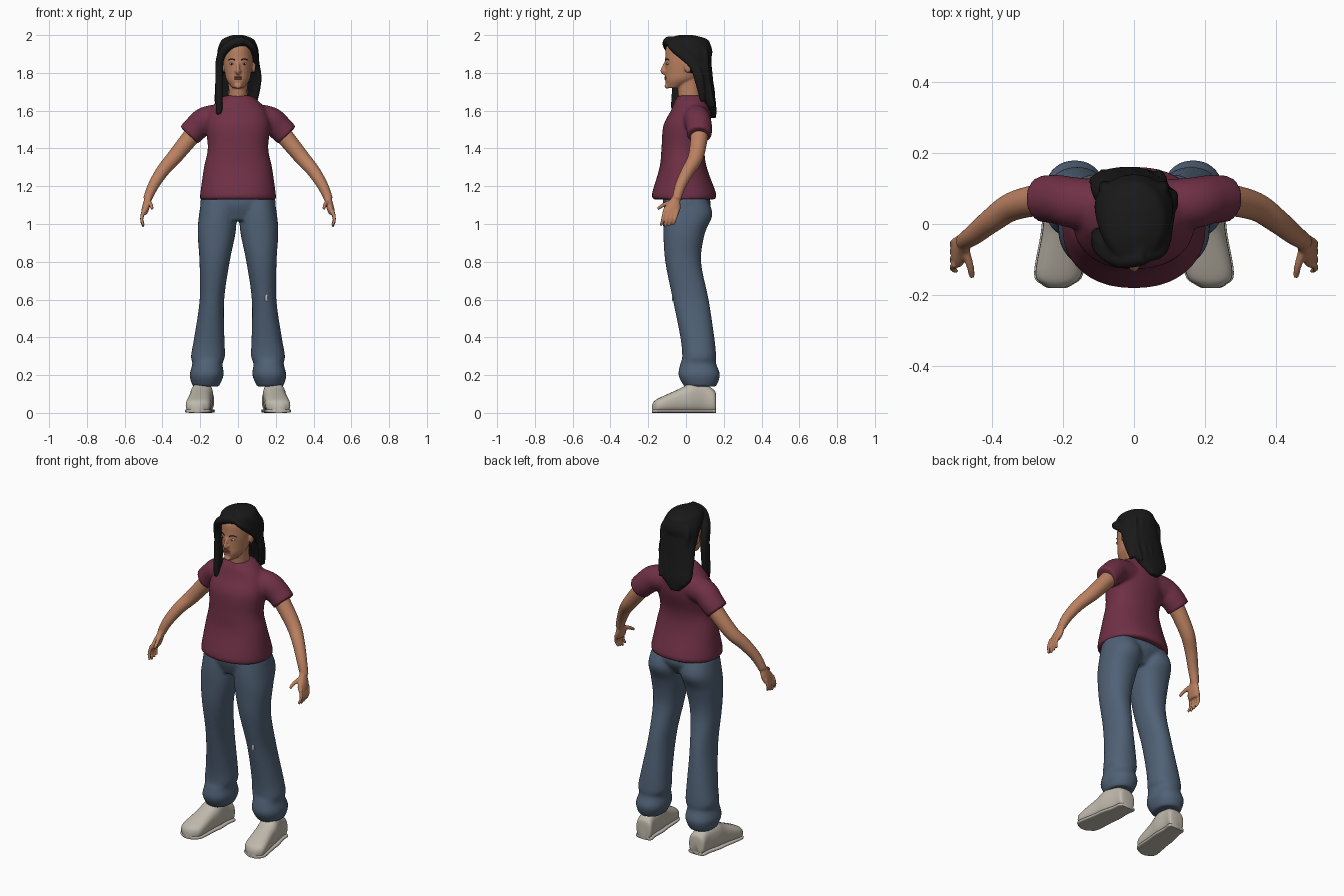
import bpy, bmesh, math
from mathutils import Vector, Matrix

default_cube = bpy.data.objects.get("Cube")
if default_cube:
    bpy.data.objects.remove(default_cube, do_unlink=True)


def make_material(name, red, green, blue):
    material = bpy.data.materials.new(name)
    material.use_nodes = True
    colour = (red, green, blue, 1)
    material.diffuse_color = colour
    for node in material.node_tree.nodes:
        if node.type == "BSDF_PRINCIPLED":
            node.inputs["Base Color"].default_value = colour
    return material


SKIN = make_material("skin", .5, .22, .12)
HAIR = make_material("black hair", .01, .01, .01)
SHIRT = make_material("maroon cloth", .16, .03, .06)
DENIM = make_material("blue denim", .08, .12, .18)
SHOE = make_material("pale canvas", .52, .48, .41)
LIPS = make_material("lips", .32, .1, .07)
WHITE = make_material("eye white", .65, .62, .6)
DARK = make_material("dark brown", .02, .01, .01)


def resample(rows, steps=5):
    """Catmull-Rom curve through the rows."""
    smooth_rows = []
    for i in range(len(rows) - 1):
        before, start, end = rows[max(i - 1, 0)], rows[i], rows[i + 1]
        after = rows[min(i + 2, len(rows) - 1)]
        for step in range(steps):
            t = step / steps
            smooth_rows.append([
                q + t / 2 * (r - p + t * (2 * p - 5 * q + 4 * r - s + t * (3 * (q - r) + s - p)))
                for p, q, r, s in zip(before, start, end, after)])
    return smooth_rows + [list(rows[-1])]


def bridge_rings(bm, rings, power=2, sides=28, flip=1):
    """Bridge closed rings, each given as a centre and two half axes."""
    loops = []
    for centre, across, along in rings:
        loop = []
        for k in range(sides):
            angle = math.tau * k / sides
            u, v = (math.copysign(abs(f) ** (2 / power), f)
                    for f in (math.cos(angle), math.sin(angle)))
            point = centre + across * u + along * v
            loop.append(bm.verts.new((point.x * flip, point.y, point.z)))
        loops.append(loop)
    for lower, upper in zip(loops, loops[1:]):
        for k in range(sides):
            j = (k + 1) % sides
            bm.faces.new((lower[k], lower[j], upper[j], upper[k]))
    bm.faces.new(loops[0])
    bm.faces.new(loops[-1])


def stack(bm, rows, base=0, lean=0, **options):
    """Level sections: height, half width, front, back; centred on a leaning line."""
    rings = []
    for z, half, front, back in resample(rows):
        centre = Vector((base + lean * z, (front + back) / 2, z))
        rings.append((centre, Vector((half, 0, 0)), Vector((0, (back - front) / 2, 0))))
    bridge_rings(bm, rings, **options)


def tube(bm, points, start_radius, end_radius, **options):
    """Round limb along the points, tapering evenly."""
    points = [Vector(p) for p in resample(points)]
    last = len(points) - 1
    rings = []
    for i, point in enumerate(points):
        tangent = points[min(i + 1, last)] - points[max(i - 1, 0)]
        across = tangent.cross(Vector((0, 1, 0))).normalized()
        along = tangent.cross(across).normalized()
        radius = start_radius + (end_radius - start_radius) * i / last
        rings.append((point, across * radius, along * radius))
    bridge_rings(bm, rings, **options)


def ball(bm, centre, size):
    matrix = Matrix.Translation(centre) @ Matrix.Diagonal((*size, 1))
    bmesh.ops.create_uvsphere(bm, u_segments=20, v_segments=12, radius=1, matrix=matrix)


def finish(name, bm, material, voxel=0, mirror=False):
    """Turn the shells into an object, optionally fusing them into one skin."""
    bmesh.ops.recalc_face_normals(bm, faces=bm.faces)
    mesh = bpy.data.meshes.new(name)
    bm.to_mesh(mesh)
    bm.free()
    mesh.materials.append(material)
    for polygon in mesh.polygons:
        polygon.use_smooth = True
    mesh.set_sharp_from_angle(angle=math.radians(50))
    part = bpy.data.objects.new(name, mesh)
    bpy.context.collection.objects.link(part)
    if voxel:
        fuse = part.modifiers.new("fuse", "REMESH")
        fuse.mode, fuse.voxel_size, fuse.use_smooth_shade = "VOXEL", voxel, True
        soften = part.modifiers.new("soften", "SMOOTH")
        soften.factor, soften.iterations = .5, 3
    if mirror:
        part.modifiers.new("mirror", "MIRROR")


# T-shirt with sleeves
bm = bmesh.new()
stack(bm, [(1.13, .2, -.17, .15), (1.16, .2, -.18, .16), (1.3, .18, -.14, .11),
           (1.4, .16, -.13, .1), (1.52, .17, -.12, .13), (1.6, .15, -.08, .13),
           (1.65, .11, -.06, .11), (1.68, .07, -.04, .1)], power=2.2, sides=40)
for side in (1, -1):
    tube(bm, [(.09, .05, 1.56), (.17, .06, 1.55), (.22, .07, 1.51), (.26, .07, 1.47)],
         .075, .065, flip=side)
finish("shirt", bm, SHIRT, voxel=.009)

# Ribbed collar
bm = bmesh.new()
stack(bm, [(1.65, .08, -.05, .1), (1.67, .07, -.05, .1), (1.68, .06, -.03, .1)])
finish("collar", bm, SHIRT)

# Jeans: hips and two flared legs with bunched cuffs
bm = bmesh.new()
stack(bm, [(1.18, .18, -.12, .11), (1.1, .2, -.12, .13), (1.02, .15, -.09, .08)], sides=40)
for side in (1, -1):
    stack(bm, [(1.14, .09, -.11, .11), (1.05, .1, -.12, .14), (.95, .1, -.12, .1),
               (.8, .08, -.11, .08), (.6, .065, -.07, .12), (.4, .08, -.03, .15),
               (.3, .09, -.02, .16), (.26, .08, -.03, .16), (.2, .09, -.04, .18),
               (.14, .07, -.01, .16)], base=.18, lean=-.07, power=2.2, flip=side)
finish("jeans", bm, DENIM, voxel=.01)

# Worn patch on the left knee
bm = bmesh.new()
ball(bm, (.15, -.07, .61), (.008, .004, .02))
finish("knee_patch", bm, SHOE)

# Shoes from heel to toe (depth, half width, height), each with a slim sole
shoe = [(.16, .03, .09), (.15, .05, .12), (.1, .05, .15), (.03, .06, .16),
        (-.03, .06, .13), (-.14, .065, .08), (-.17, .04, .06), (-.18, .02, .04)]
sole = [(y, half + .004, .02) for y, half, height in shoe]
for name, rows, power in (("shoes", shoe, 2.6), ("soles", sole, 4)):
    bm = bmesh.new()
    bridge_rings(bm, [(Vector((.195 - .12 * y, y, height / 2)), Vector((half, 0, 0)),
                       Vector((0, 0, height / 2)))
                      for y, half, height in resample(rows)], power)
    finish(name, bm, SHOE, mirror=True)

# Arms, palms, fingers and thumbs
bm = bmesh.new()
tube(bm, [(.19, .07, 1.53), (.25, .07, 1.46), (.34, .05, 1.35), (.4, .01, 1.28),
          (.45, -.03, 1.2), (.48, -.05, 1.13)], .052, .023)
stack(bm, [(1.15, .02, -.07, -.03), (1.12, .02, -.09, -.03), (1.08, .02, -.12, -.03),
           (1.05, .015, -.12, -.04)], base=.76, lean=-.25)
for finger in range(4):
    y = -.113 + .022 * finger
    length = .075 - .006 * abs(finger - 1)
    tube(bm, [(.5, y, 1.07), (.51, y - .01, 1.06 - length / 2), (.5, y - .02, 1.06 - length)],
         .011, .007, sides=12)
tube(bm, [(.475, -.07, 1.12), (.46, -.12, 1.1), (.455, -.15, 1.08)], .013, .008, sides=12)
finish("arms", bm, SKIN, voxel=.005, mirror=True)

# Head, neck, nose, chin and ears
bm = bmesh.new()
stack(bm, [(1.72, .03, -.1, -.03), (1.76, .06, -.11, .05), (1.8, .07, -.11, .08),
           (1.88, .08, -.11, .11), (1.95, .07, -.1, .1), (1.99, .03, -.04, .06)])
stack(bm, [(1.62, .06, -.03, .1), (1.67, .05, -.04, .08), (1.78, .05, -.05, .07)])
tube(bm, [(0, -.1, 1.87), (0, -.115, 1.84), (0, -.125, 1.81), (0, -.11, 1.8)], .006, .013)
ball(bm, (0, -.1, 1.73), (.02, .014, .014))
for side in (1, -1):
    ball(bm, (.01 * side, -.114, 1.81), (.009, .01, .007))
    ball(bm, (.083 * side, .01, 1.83), (.011, .02, .03))
finish("head", bm, SKIN, voxel=.005)

# Eyes, brows and lips
bm = bmesh.new()
ball(bm, (.033, -.097, 1.848), (.014, .008, .006))
finish("eye_whites", bm, WHITE, mirror=True)
bm = bmesh.new()
ball(bm, (.033, -.103, 1.848), (.005, .004, .005))
tube(bm, [(.016, -.107, 1.868), (.034, -.102, 1.874), (.052, -.09, 1.868)], .003, .002)
finish("irises_and_brows", bm, DARK, mirror=True)
bm = bmesh.new()
for z in (1.769, 1.777):
    ball(bm, (0, -.108, z), (.022, .007, .005))
finish("lips", bm, LIPS)

# Hair: crown and long back
bm = bmesh.new()
stack(bm, [(1.8, .1, 0, .12), (1.86, .11, -.02, .13), (1.91, .11, -.06, .14),
           (1.95, .1, -.1, .13), (1.98, .08, -.1, .11), (2, .03, -.04, .04)])
stack(bm, [(1.9, .1, .01, .13), (1.8, .11, .03, .14), (1.7, .11, .07, .15),
           (1.63, .1, .09, .16), (1.56, .03, .12, .16)], base=-.15, lean=.08)

# Hair: swept front locks, doubled for thickness
for shift in (0, .02):
    tube(bm, [(.03, -.09 + shift, 1.97), (-.04, -.1 + shift, 1.95), (-.09, -.07 + shift, 1.89),
              (-.1, -.05 + shift, 1.8), (-.1, -.06 + shift, 1.65), (-.1, -.06, 1.58)],
         .026, .017)
    tube(bm, [(.03, -.09 + shift, 1.97), (.08, -.07 + shift, 1.93), (.1, .03 + shift, 1.84),
              (.11, .06 + shift, 1.76), (.09, .09, 1.65)], .018, .014)

# Hair: locks fanned over the back
for lock in range(5):
    x = -.08 + .04 * lock
    bow = .012 - 2 * x * x
    tube(bm, [(x / 2, .04, 1.975), (x, .1 + bow, 1.91), (x, .11 + bow, 1.8),
              (x, .13 + bow, 1.7), (x - .01, .145, 1.6 + max(x, 0) / 4)], .018, .01)
finish("hair", bm, HAIR, voxel=.007)
